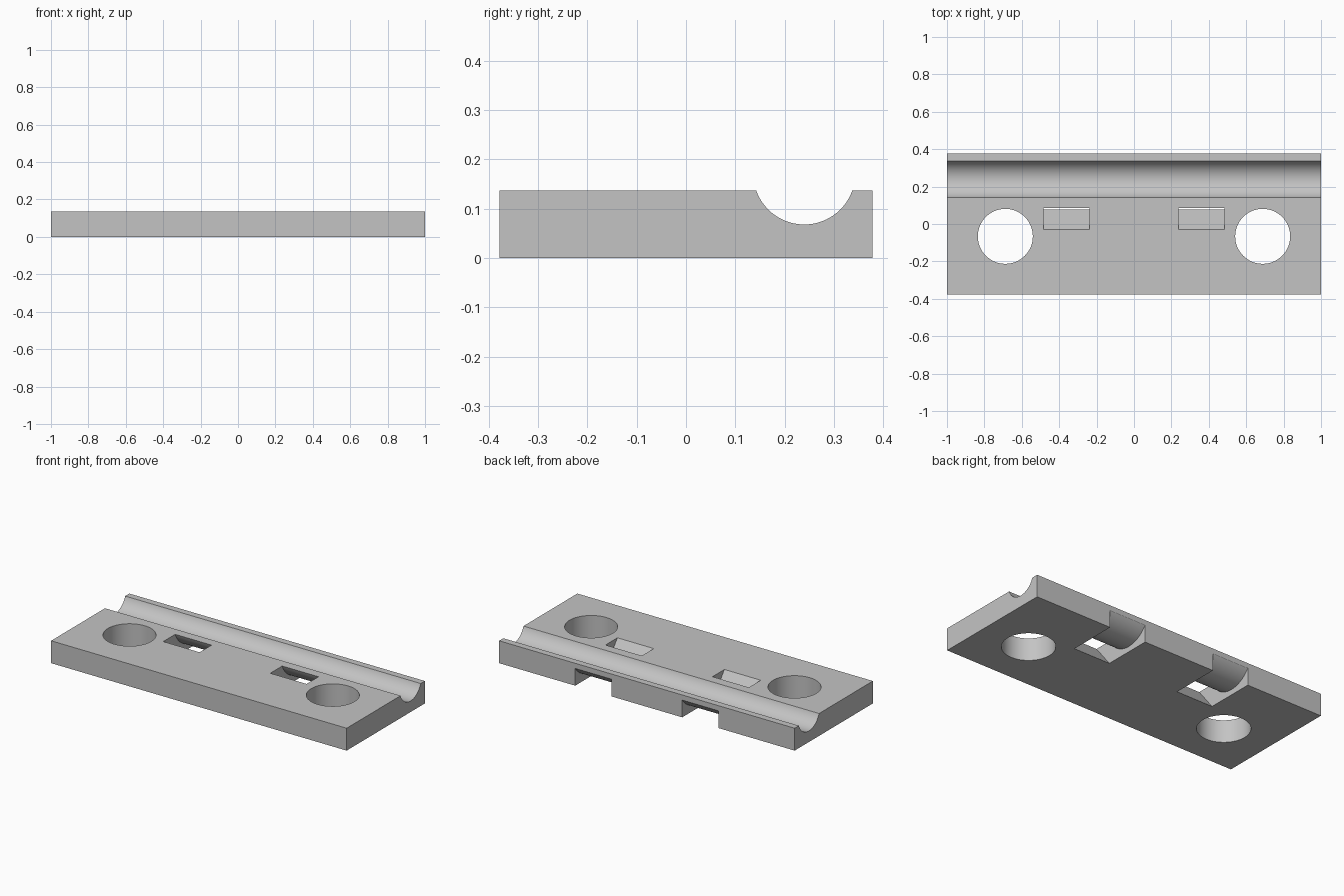
import bpy, bmesh, math
from math import radians

cube = bpy.data.objects.get("Cube")
if cube:
    bpy.data.objects.remove(cube, do_unlink=True)

HALF_Y, TOP = 0.378, 0.137
GROOVE_Y = 0.24

grey = bpy.data.materials.new("plain grey")
grey.use_nodes = True
colour = (0.55, 0.55, 0.55, 1)
grey.diffuse_color = colour
grey.node_tree.nodes["Principled BSDF"].inputs["Base Color"].default_value = colour


def arc(y, z, radius, start, end, steps):
    """Points on an arc in the y-z plane, angles in degrees."""
    angles = [radians(start + (end - start) * i / steps) for i in range(steps + 1)]
    return [(y + radius * math.cos(a), z + radius * math.sin(a)) for a in angles]


def extrude_x(name, profile, x0, x1):
    """Prism with a y-z profile running from x0 to x1."""
    bm = bmesh.new()
    face = bm.faces.new([bm.verts.new((x0, y, z)) for y, z in profile])
    grown = bmesh.ops.extrude_face_region(bm, geom=[face])["geom"]
    verts = [v for v in grown if isinstance(v, bmesh.types.BMVert)]
    bmesh.ops.translate(bm, verts=verts, vec=(x1 - x0, 0, 0))
    bmesh.ops.recalc_face_normals(bm, faces=bm.faces)
    mesh = bpy.data.meshes.new(name)
    bm.to_mesh(mesh)
    bm.free()
    mesh.materials.append(grey)
    obj = bpy.data.objects.new(name, mesh)
    bpy.context.collection.objects.link(obj)
    return obj


# Plate with the long round groove near its back edge
groove_z, groove_r = 0.1714, 0.1034
tilt = math.degrees(math.asin((groove_z - TOP) / groove_r))
groove = arc(GROOVE_Y, groove_z, groove_r, 180 + tilt, 360 - tilt, 32)
plate = extrude_x("mounting_plate", [(-HALF_Y, 0), (-HALF_Y, TOP)] + groove
                  + [(HALF_Y, TOP), (HALF_Y, 0)], -1, 1)

# Strap slots: sloped front wall, round roof under the groove, open at the back and below
strap_z, strap_r = 0.2, 0.167
roof = arc(GROOVE_Y, strap_z, strap_r, 190, 328, 28)
slope = (0.0775 + 0.03) / TOP
slot = [(0.0775 + slope * 0.03, -0.03), (-0.03 - slope * 0.03, TOP + 0.03)]
slot += roof + [(HALF_Y + 0.05, roof[-1][1]), (HALF_Y + 0.05, -0.03)]

cutters = []
for side in (-1, 1):
    cutters.append(extrude_x("slot_cutter", slot, side * 0.362 - 0.123, side * 0.362 + 0.123))
    # Round bolt holes
    bpy.ops.mesh.primitive_cylinder_add(vertices=64, radius=0.147, depth=0.5,
                                        location=(side * 0.688, -0.066, TOP / 2))
    hole = bpy.context.object
    hole.name = "hole_cutter"
    hole.data.materials.append(grey)
    cutters.append(hole)

# Apply the cuts, then drop the cutters
bpy.ops.object.select_all(action="DESELECT")
bpy.context.view_layer.objects.active = plate
plate.select_set(True)
for cutter in cutters:
    cutter.hide_render = True
    mod = plate.modifiers.new("cut", "BOOLEAN")
    mod.operation, mod.solver, mod.object = "DIFFERENCE", "EXACT", cutter
    bpy.ops.object.modifier_apply(modifier=mod.name)
    bpy.data.objects.remove(cutter, do_unlink=True)

bpy.ops.object.shade_smooth_by_angle(angle=radians(25))
